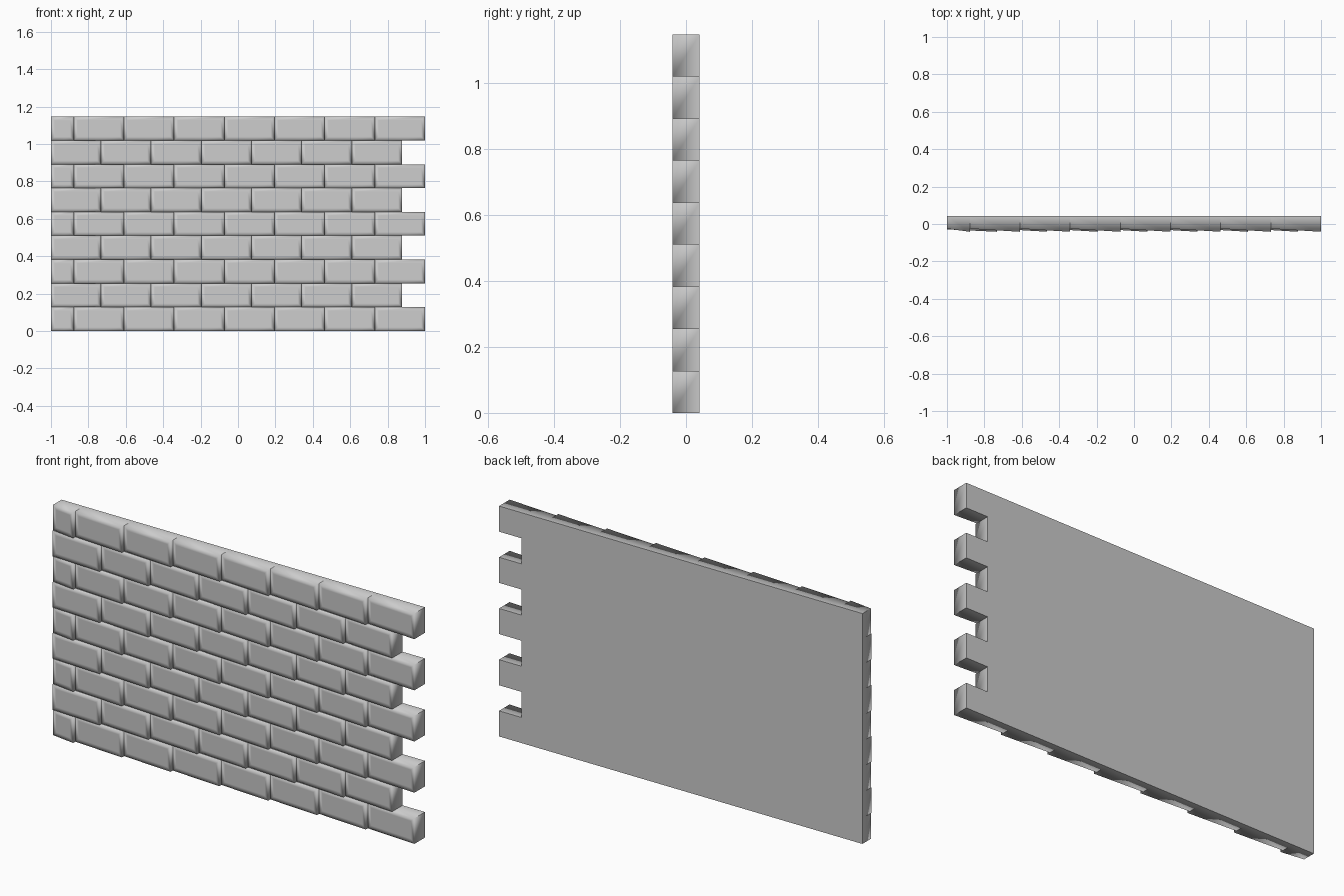
import bpy, bmesh

if "Cube" in bpy.data.objects:
    bpy.data.objects.remove(bpy.data.objects["Cube"])

ROWS = 9
ROW_H = 1.146 / ROWS
BACK, FRONT = 0.0415, -0.0415     # wall depth
RECESS = -0.025                   # shallow left end of each tilted brick
PITCH = 0.2683                    # brick length

stone = bpy.data.materials.new("dark_grey_stone")
stone.diffuse_color = (0.55, 0.55, 0.55, 1)
stone.use_nodes = True
stone.node_tree.nodes["Principled BSDF"].inputs["Base Color"].default_value = stone.diffuse_color


def add_brick(bm, x0, x1, z0, z1, y_left):
    """Box whose front tilts outward to the right, with an inset rim on the front."""
    def ring(ya, yb):
        return [bm.verts.new(p) for p in
                ((x0, ya, z0), (x1, yb, z0), (x1, yb, z1), (x0, ya, z1))]
    f, b = ring(y_left, FRONT), ring(BACK, BACK)
    front = bm.faces.new(f)
    back = bm.faces.new(b[::-1])
    sides = [bm.faces.new((f[i], b[i], b[(i + 1) % 4], f[(i + 1) % 4]))
             for i in range(4)]
    rim = set(front.edges)
    # only the front rim is softly shaded, the other box edges stay sharp
    for face in [back] + sides:
        for e in face.edges:
            if e not in rim:
                e.smooth = False
    front.normal_update()
    bmesh.ops.inset_individual(bm, faces=[front], thickness=0.02, depth=0.0,
                               use_even_offset=True)


def build_course(row):
    """One course: odd courses start with a half brick, even ones end short."""
    if row % 2 == 0:
        first, y_first = 1 - 7 * PITCH, RECESS
        cuts = [-1] + [first + i * PITCH for i in range(8)]
    else:
        y_first = -0.029
        cuts = [-1] + [-0.733 + i * PITCH for i in range(7)]
    bm = bmesh.new()
    for i, (a, b) in enumerate(zip(cuts, cuts[1:])):
        add_brick(bm, a, b, row * ROW_H, (row + 1) * ROW_H,
                  y_first if i == 0 else RECESS)
    bmesh.ops.recalc_face_normals(bm, faces=bm.faces[:])
    for f in bm.faces:
        f.smooth = True
    name = f"brick_course_{row + 1}"
    me = bpy.data.meshes.new(name)
    bm.to_mesh(me)
    bm.free()
    me.materials.append(stone)
    bpy.context.collection.objects.link(bpy.data.objects.new(name, me))


# Stack the courses
for r in range(ROWS):
    build_course(r)
